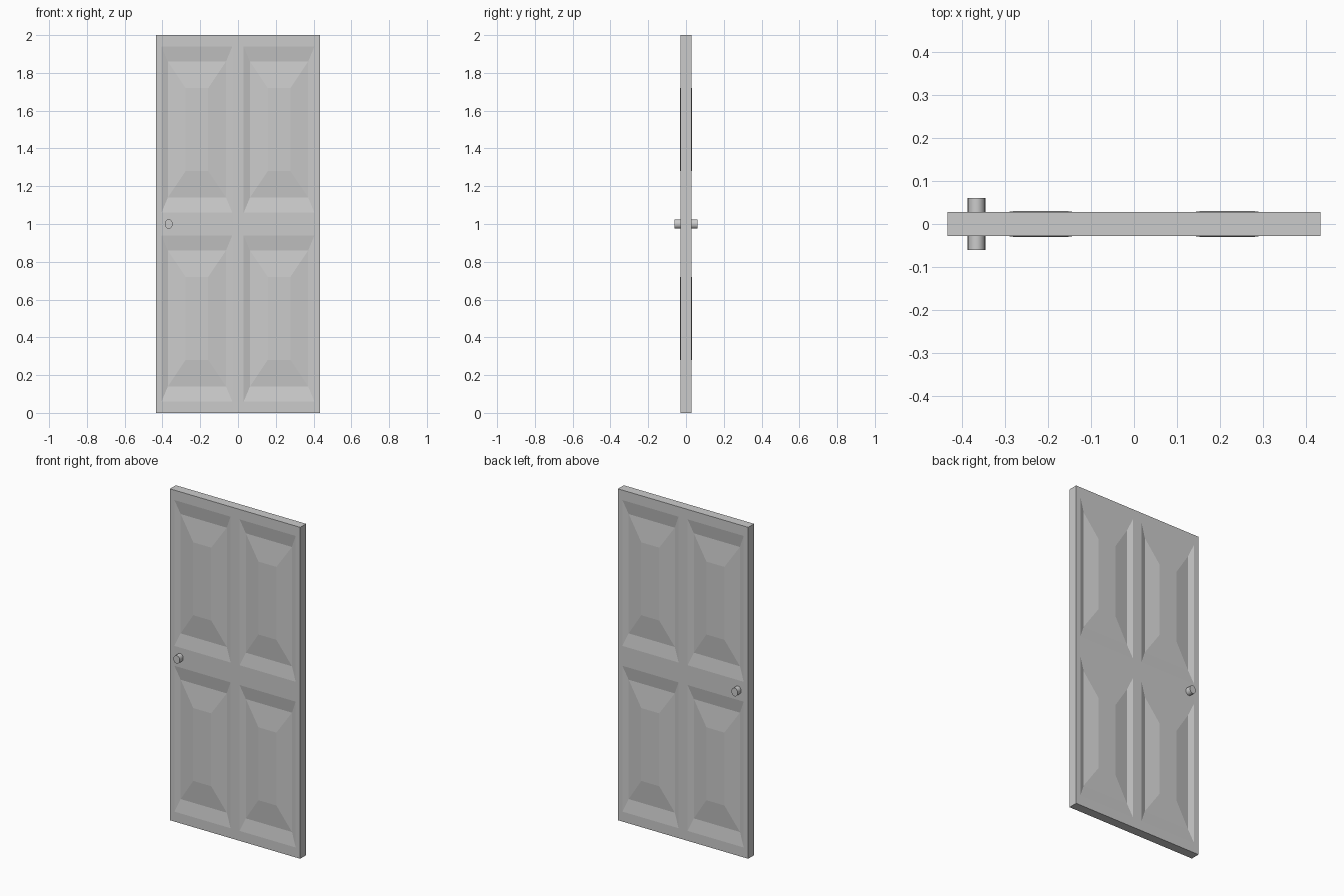
import bpy, bmesh, math
from mathutils import Matrix

if "Cube" in bpy.data.objects:
    bpy.data.objects.remove(bpy.data.objects["Cube"])

HALF_T = 0.028                       # half thickness of the slab
XS = [-0.435, -0.405, -0.03, 0.03, 0.405, 0.435]
ZS = [0, 0.06, 0.94, 1.06, 1.94, 2.0]
# panel profile: (half width, half height, distance from the mid plane)
RINGS = [(0.1875, 0.44, HALF_T), (0.154, 0.36, 0.016), (0.06, 0.22, 0.0305)]


def rect(bm, cx, cz, hx, hz, y):
    return [bm.verts.new((cx + sx * hx, y, cz + sz * hz))
            for sx, sz in ((-1, -1), (1, -1), (1, 1), (-1, 1))]


def finish(bm, name):
    bmesh.ops.recalc_face_normals(bm, faces=bm.faces)
    me = bpy.data.meshes.new(name)
    bm.to_mesh(me)
    bm.free()
    ob = bpy.data.objects.new(name, me)
    bpy.context.collection.objects.link(ob)
    return ob


# door slab with four sunken panels, raised in the middle, on each face
bm = bmesh.new()
for side in (-1, 1):
    for i in range(5):
        for j in range(5):
            cx, cz = (XS[i] + XS[i + 1]) / 2, (ZS[j] + ZS[j + 1]) / 2
            if i in (1, 3) and j in (1, 3):
                loops = [rect(bm, cx, cz, hx, hz, side * y) for hx, hz, y in RINGS]
                for a, b in zip(loops, loops[1:]):
                    for k in range(4):
                        n = (k + 1) % 4
                        bm.faces.new((a[k], a[n], b[n], b[k]))
                bm.faces.new(loops[-1])
            else:
                bm.faces.new(rect(bm, cx, cz, (XS[i + 1] - XS[i]) / 2,
                                  (ZS[j + 1] - ZS[j]) / 2, side * HALF_T))
bmesh.ops.remove_doubles(bm, verts=bm.verts, dist=1e-4)
# join front and back around the rim
bmesh.ops.bridge_loops(bm, edges=[e for e in bm.edges if e.is_boundary])
finish(bm, "door_slab")

# round knobs, one on each face
for side, name in ((-1, "front_knob"), (1, "back_knob")):
    bm = bmesh.new()
    mat = (Matrix.Translation((-0.367, side * 0.044, 1.0))
           @ Matrix.Diagonal((0.021, 1, 0.025, 1))
           @ Matrix.Rotation(math.pi / 2, 4, 'X'))
    bmesh.ops.create_cone(bm, cap_ends=True, segments=16, radius1=1, radius2=1,
                          depth=0.034, matrix=mat)
    knob = finish(bm, name)
    bpy.ops.object.select_all(action='DESELECT')
    knob.select_set(True)
    bpy.context.view_layer.objects.active = knob
    bpy.ops.object.shade_smooth_by_angle(angle=math.radians(40))
